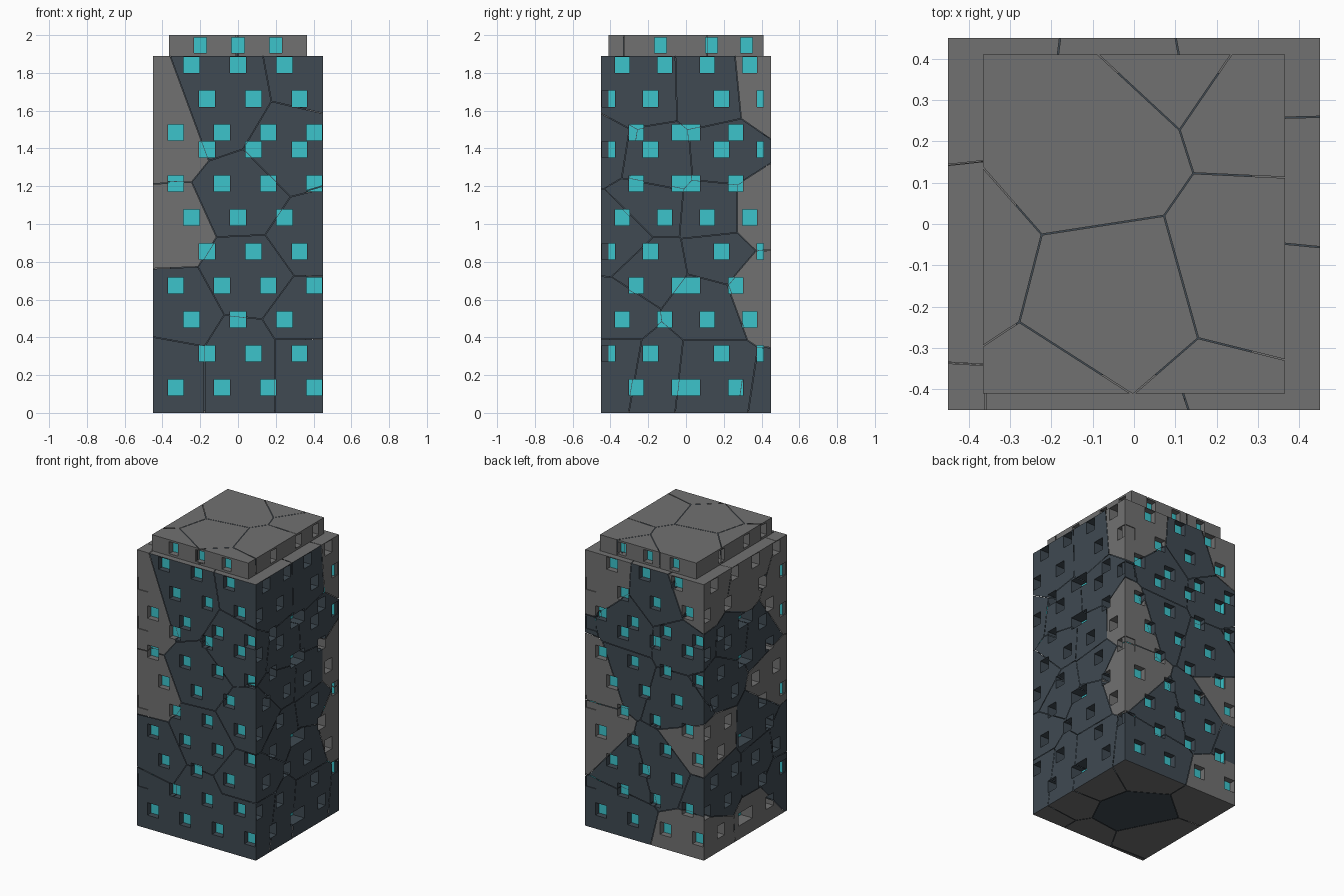
import bpy, bmesh, random
from math import pi
from mathutils import Vector, Matrix

if "Cube" in bpy.data.objects:
    bpy.data.objects.remove(bpy.data.objects["Cube"])

random.seed(4)
SLATE, GLASS, GREY = range(3)


def material(name, rgb):
    m = bpy.data.materials.new(name)
    m.diffuse_color = (*rgb, 1)
    m.use_nodes = True
    m.node_tree.nodes["Principled BSDF"].inputs["Base Color"].default_value = m.diffuse_color
    return m


MATS = [material("slate", (.05, .068, .085)), material("glass", (.045, .55, .6)),
        material("concrete", (.165, .165, .165))]


def finish(name, bm):
    me = bpy.data.meshes.new(name)
    bm.to_mesh(me)
    bm.free()
    for m in MATS:
        me.materials.append(m)
    ob = bpy.data.objects.new(name, me)
    bpy.context.collection.objects.link(ob)


def quad(bm, pts, mat):
    bm.faces.new([bm.verts.new(p) for p in pts]).material_index = mat


# One wall: a grid of panels with deep window recesses and glass at the back
def wall(bm, turn, dist, half, z0, z1, rows, height, depth, mat):
    rot = Matrix.Rotation(turn, 3, 'Z')

    def at(u, z, d=0):
        return rot @ Vector((u, d - dist, z))

    limit = half - .006
    spans = [(z, [(max(c - w / 2, -limit), min(c + w / 2, limit)) for c, w in wins])
             for z, wins in rows]
    us = sorted({round(v, 4) for v in [-half, half] + [e for _, s in spans for p in s for e in p]})
    zs = sorted({round(v, 4) for v in [z0, z1] + [z + k * height / 2 for z, _ in rows for k in (-1, 1)]})
    for za, zb in zip(zs, zs[1:]):
        zm = (za + zb) / 2
        holes = [p for z, s in spans if abs(zm - z) < height / 2 for p in s]
        for ua, ub in zip(us, us[1:]):
            um = (ua + ub) / 2
            if not any(a < um < b for a, b in holes):
                quad(bm, [at(ua, za), at(ub, za), at(ub, zb), at(ua, zb)], mat)
    for z, s in spans:
        for a, b in s:
            lo, hi = z - height / 2, z + height / 2
            ring = [(a, lo), (b, lo), (b, hi), (a, hi)]
            for p, q in zip(ring, ring[1:] + ring[:1]):
                quad(bm, [at(*p), at(*q), at(*q, depth), at(*p, depth)], mat)
            quad(bm, [at(*p, depth) for p in ring], GLASS)


# Four walls (back and left repeat front and right turned half way) plus caps
def shell(hx, hy, z0, z1, front, side, height, dy, dx, mat, base):
    bm = bmesh.new()
    for t in (0, pi):
        wall(bm, t, hy, hx, z0, z1, front, height, dy, mat)
        wall(bm, t + pi / 2, hx, hy, z0, z1, side, height, dx, mat)
    ring = [(-hx, -hy), (hx, -hy), (hx, hy), (-hx, hy)]
    quad(bm, [(x, y, z1) for x, y in ring], GREY)
    if base:
        quad(bm, [(x, y, z0) for x, y in reversed(ring)], GREY)
    bmesh.ops.remove_doubles(bm, verts=bm.verts[:], dist=1e-5)
    return bm


# Crack a shell into cells around seed points, leaving hairline gaps
def fracture(name, bm, seeds, gap=.003):
    out = bmesh.new()
    for p, bare, under in seeds:
        cell = bm.copy()
        for q, _, _ in sorted(seeds, key=lambda s: (s[0] - p).length):
            if q is p or not cell.faces:
                continue
            n = (q - p).normalized()
            bmesh.ops.bisect_plane(cell, geom=cell.verts[:] + cell.edges[:] + cell.faces[:],
                                   plane_co=(p + q) / 2 - n * gap / 2, plane_no=n,
                                   dist=1e-6, clear_outer=True)
        for f in cell.faces:
            if bare and f.material_index == SLATE:
                f.material_index = GREY
            if under and f.normal.z < -.9 and f.calc_center_median().z < .01:
                f.material_index = SLATE
        tmp = bpy.data.meshes.new("tmp")
        cell.to_mesh(tmp)
        cell.free()
        out.from_mesh(tmp)
        bpy.data.meshes.remove(tmp)
    bm.free()
    finish(name, out)


def box(name, hx, hy, z0, z1):
    bm = bmesh.new()
    bmesh.ops.create_cube(bm, size=1, matrix=Matrix.Translation((0, 0, (z0 + z1) / 2))
                          @ Matrix.Diagonal((2 * hx, 2 * hy, z1 - z0, 1)))
    finish(name, bm)


# Evenly stepped row of windows
def row(start, step, count, w):
    return [(start + step * i, w) for i in range(count)]


# Three row types cycle up the tower; the cycle restarts near the top
W, S = .083, .078
FRONT = [row(-.33, .245, 4, W), row(-.41, .246, 4, W), row(-.246, .246, 3, W)]
SIDE = [row(-.264, .528, 2, S) + [(0, .15)],
        row(-.188, .376, 2, S) + row(-.41, .82, 2, .068),
        row(-.338, .225, 4, S)]
levels = [(.135 + .18 * k, k % 3) for k in range(8)] + [(1.484 + .179 * k, k) for k in range(3)]

tower = shell(.45, .45, 0, 1.89, [(z, FRONT[k]) for z, k in levels],
              [(z, SIDE[k]) for z, k in levels], .086, .04, .085, SLATE, True)

seeds = []


def seed(turn, u, z, bare=False):
    p = Matrix.Rotation(turn, 3, 'Z') @ Vector((u, -.36 + random.uniform(-.02, .02), z))
    if all((p - s[0]).length > .2 for s in seeds):
        seeds.append((p, bare, False))


# Bare concrete chips: right edge, back corners, left wall
CHIPS = {pi / 2: [(.4, .66), (.39, 1.06), (.43, 1.72)],
         pi: [(.33, .05), (.39, 1.8)],
         -pi / 2: [(.15, .08), (-.3, .76), (.27, .98), (0, 1.7), (.36, 1.5)]}
for turn, pts in CHIPS.items():
    for u, z in pts:
        seed(turn, u, z, True)

# Crack cells: front columns follow the visible cracks, other walls are staggered
for i, us in enumerate([(-.37, .02, .37), (-.33, .37), (.07,), (-.33, .38), (.05,),
                        (-.38, .27), (-.1,)]):
    for u in us:
        seed(0, u, .28 + .22 * i)
for turn in (pi / 2, pi, -pi / 2):
    for i in range(6):
        for u in (-.2, .17):
            seed(turn, u + random.uniform(-.08, .08), .2 + .3 * i + random.uniform(-.06, .06))
seeds.append((Vector((-.03, .02, .1)), False, True))
fracture("cracked_tower_walls", tower, seeds)

# Stepped roof block with its own windows and cracks
roof = shell(.365, .41, 1.89, 2, [(1.946, row(-.2, .2, 3, .068))],
             [(1.946, row(-.135, .27, 2, .064) + [(.32, .064)])], .082, .04, .075, GREY, False)
ROOF = [(-.06, -.2), (-.12, .19), (.3, -.1), (.32, .33), (-.22, -.45), (.2, -.5),
        (-.45, -.1), (.13, .46)]
fracture("cracked_roof_block", roof,
         [(Vector((x, y, 1.95)), False, False) for x, y in ROOF])

# Dark cores seen through the cracks
box("tower_core", .36, .405, .01, 1.885)
box("roof_core", .285, .365, 1.885, 1.99)
